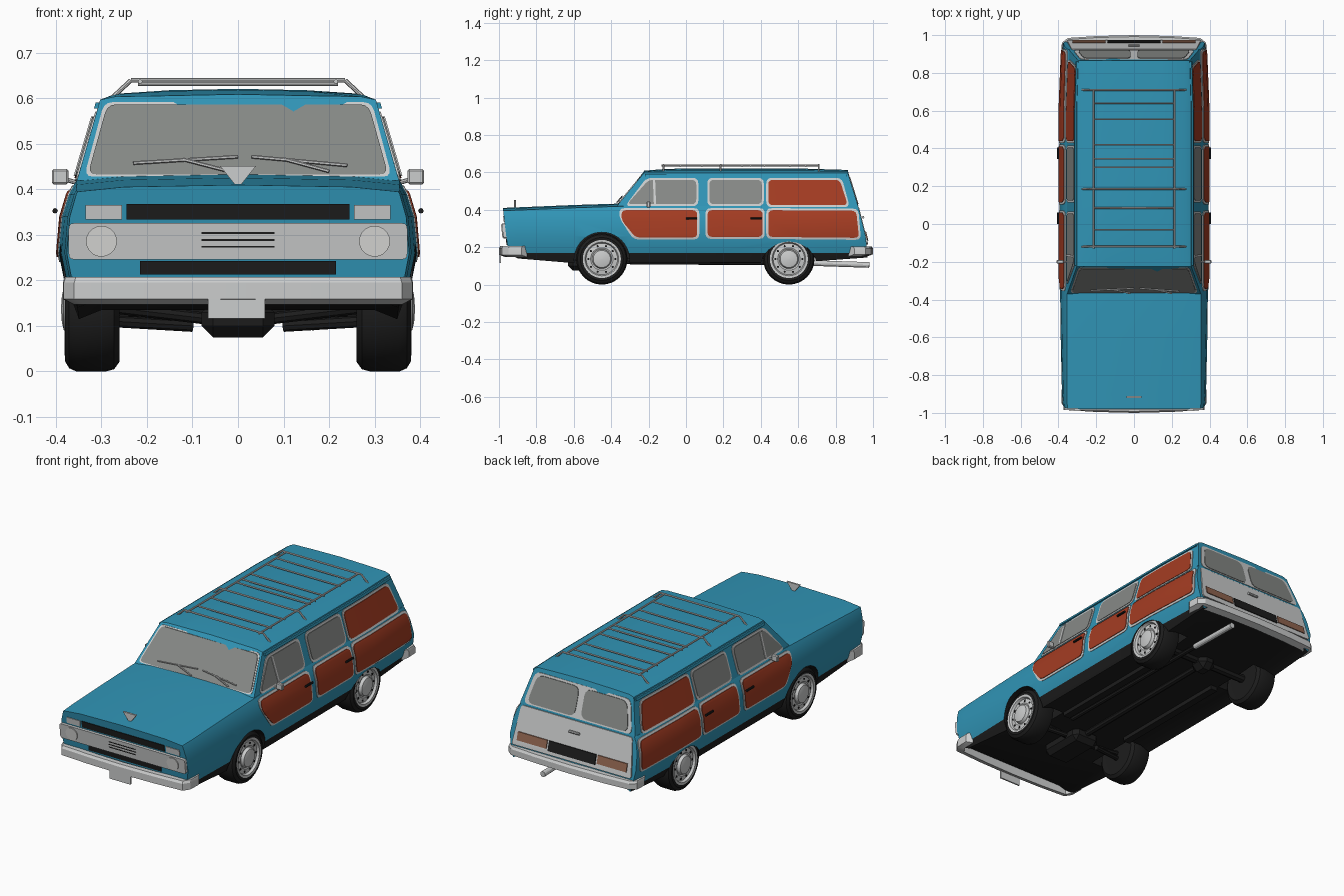
import bpy, bmesh, math
from mathutils import Vector, Matrix

if "Cube" in bpy.data.objects:
    bpy.data.objects.remove(bpy.data.objects["Cube"])

def material(name, r, g, b):
    m = bpy.data.materials.new(name)
    m.diffuse_color = (r, g, b, 1)
    m.use_nodes = True
    m.node_tree.nodes["Principled BSDF"].inputs["Base Color"].default_value = m.diffuse_color
    return m

BLUE = material("blue paint", 0.03, 0.30, 0.47)
WOOD = material("red wood", 0.37, 0.045, 0.016)
GLASS = material("grey glass", 0.24, 0.25, 0.24)
SILVER = material("silver trim", 0.60, 0.61, 0.61)
LAMP = material("lamp white", 0.72, 0.72, 0.70)
BLACK = material("black", 0.012, 0.012, 0.012)
TAIL = material("tail lamp brown", 0.28, 0.13, 0.08)

def interp(table, t):
    if t <= table[0][0]:
        return table[0][1]
    for (a, va), (b, vb) in zip(table, table[1:]):
        if t <= b:
            return va + (vb - va) * (t - a) / (b - a)
    return table[-1][1]

# half width of the car by height, scaled along the length
SIDE = [(.115, .355), (.17, .376), (.26, .394), (.34, .387), (.39, .372), (.42, .355), (.60, .302)]
TAPER = [(-.975, .955), (-.9, .968), (-.6, .985), (-.3, 1), (.1, 1), (.6, 1), (.9, .97), (.97, .95)]
def width(y, z):
    return interp(SIDE, z) * interp(TAPER, y)

def nose_y(z):
    return -.978 + (.4 - z) * .12

def tail_y(z):
    if z > .42:
        return .92 - (z - .42) * .055 / .177
    return .92 + min(.05, (.42 - z) * .25)

def screen_y(z):
    return -.37 + (z - .42) * .145 / .177

def finish(name, bm, mats, mirror=False):
    bmesh.ops.recalc_face_normals(bm, faces=bm.faces[:])
    me = bpy.data.meshes.new(name)
    bm.to_mesh(me)
    bm.free()
    for m in mats if isinstance(mats, list) else [mats]:
        me.materials.append(m)
    ob = bpy.data.objects.new(name, me)
    bpy.context.collection.objects.link(ob)
    if mirror:
        ob.modifiers.new("Mirror", 'MIRROR')
    return ob

def loft(name, rings, mats, mirror=False):
    bm = bmesh.new()
    vs = [[bm.verts.new(p) for p in ring] for ring in rings]
    n = len(vs[0])
    for a, b in zip(vs, vs[1:]):
        for i in range(n):
            bm.faces.new((a[i], a[(i + 1) % n], b[(i + 1) % n], b[i]))
    bm.faces.new(vs[0])
    bm.faces.new(vs[-1])
    return finish(name, bm, mats, mirror)

def full_ring(half):
    return half + [(-x, y, z) for x, y, z in reversed(half[1:-1])]

def rounded(pts, r):
    out = []
    for i, p in enumerate(pts):
        p, a, b = Vector(p), Vector(pts[i - 1]), Vector(pts[(i + 1) % len(pts)])
        s = p + (a - p).normalized() * min(r, (a - p).length * .45)
        e = p + (b - p).normalized() * min(r, (b - p).length * .45)
        out += [s * (1 - t) ** 2 + p * 2 * t * (1 - t) + e * t * t for t in (0, .33, .67, 1)]
    return out

def plate(name, pts, place, mat, off=.004, r=0, depth=.008, mirror=False):
    """Flat outline, cut along the body creases and wrapped on a surface."""
    bm = bmesh.new()
    outline = rounded(pts, r) if r else pts
    bm.faces.new([bm.verts.new((p[0], p[1], off - depth)) for p in outline])
    cuts = [((0, z, 0), (0, 1, 0)) for z, _ in SIDE] + [((0, .22, 0), (0, 1, 0))]
    if place is on_side:
        cuts += [((y, 0, 0), (1, 0, 0)) for y, _ in TAPER]
    for co, no in cuts:
        bmesh.ops.bisect_plane(bm, geom=bm.verts[:] + bm.edges[:] + bm.faces[:], plane_co=co, plane_no=no)
    new = bmesh.ops.extrude_face_region(bm, geom=bm.faces[:])["geom"]
    for v in new:
        if isinstance(v, bmesh.types.BMVert):
            v.co.z = off
    for v in bm.verts:
        v.co = place(*v.co)
    return finish(name, bm, mat, mirror)

def on_side(a, b, w): return Vector((width(a, b) + w, a, b))
def on_nose(a, b, w): return Vector((a, nose_y(b) - w, b))
def on_tail(a, b, w): return Vector((a, tail_y(b) + w, b))
def on_screen(a, b, w): return Vector((a, screen_y(b) - w * 1.2, b))

def rect(x0, x1, z0, z1):
    return [(x0, z0), (x1, z0), (x1, z1), (x0, z1)]

def grow(pts, d):
    cy, cz = (sum(p[i] for p in pts) / len(pts) for i in (0, 1))
    return [(y + math.copysign(d, y - cy), z + math.copysign(d, z - cz)) for y, z in pts]

def box(name, c, s, mat, bevel=0, mirror=False):
    bm = bmesh.new()
    bmesh.ops.create_cube(bm, size=1, matrix=Matrix.Translation(c) @ Matrix.Diagonal((*s, 1)))
    if bevel:
        bmesh.ops.bevel(bm, geom=bm.edges[:], offset=bevel, segments=1, affect='EDGES')
    return finish(name, bm, mat, mirror)

def rods(name, segs, r, mat, mirror=False, sides=8):
    bm = bmesh.new()
    for p, q in segs:
        p, q = Vector(p), Vector(q)
        m = Matrix.Translation((p + q) / 2) @ (q - p).to_track_quat('Z', 'Y').to_matrix().to_4x4()
        bmesh.ops.create_cone(bm, cap_ends=True, segments=sides, radius1=r, radius2=r, depth=(q - p).length, matrix=m)
    return finish(name, bm, mat, mirror)

def lathe(name, profile, y, z, mat, n=32, mirror=True):
    rings = [[(x, y + r * math.cos(2 * math.pi * i / n), z + r * math.sin(2 * math.pi * i / n))
              for i in range(n)] for x, r in profile]
    return loft(name, rings, mat, mirror)

# lower body with hood
rings = []
for k, (y, _) in enumerate(TAPER):
    zb = interp([(-.975, .165), (-.9, .14), (-.6, .115), (.6, .118), (.97, .145)], y)
    zt = interp([(-.975, .395), (-.37, .42)], y)
    crown = .015 if y < .5 else 0
    half = [(0, zb + .02), (.3, zb + .02)]
    half += [(width(y, z), z) for z in (zb, .17, .26, .34, .39, zt)]
    half += [(.25, zt + crown * .7), (0, zt + crown)]
    end = nose_y if k == 0 else tail_y if k == len(TAPER) - 1 else lambda z: y
    rings.append(full_ring([(x, end(z), z) for x, z in half]))
body = loft("lower_body", rings, [BLUE, BLACK])

# wheel arches cut from the body
ARCHES = [(-.45, .132, .148), (.55, .075, .155)]
for ya, za, ra in ARCHES:
    for s in (1, -1):
        cutter = lathe("arch_cutter", [(s * .22, ra), (s * .5, ra)], ya, za, BLACK, 40, False)
        mod = body.modifiers.new("Arch", 'BOOLEAN')
        mod.operation, mod.solver, mod.object = 'DIFFERENCE', 'EXACT', cutter
        bpy.context.view_layer.objects.active = body
        bpy.ops.object.modifier_apply(modifier=mod.name)
        bpy.data.objects.remove(cutter)
for f in body.data.polygons:
    c, n = f.center, f.normal
    well = any(math.hypot(c.y - a, c.z - b) < r + .004 for a, b, r in ARCHES) and (abs(n.x) < .5 or abs(c.x) < .25)
    f.material_index = 1 if well or (n.z < -.3 and c.z < .18) else 0

# cabin and roof
rings = []
for base, top, drop in ((-.37, -.225, .012), (-.1, -.1, .002), (.1, .1, 0), (.6, .6, 0), (.92, .865, .008)):
    half = [(0, base, .42), (width(base, .42), base, .42), (width(top, .597), top, .597)]
    half += [(.27, top, .61 - drop * .5), (.15, top, .618 - drop), (0, top, .621 - drop)]
    rings.append(full_ring(half))
loft("cabin", rings, BLUE)
plate("roof_gutter", rect(-.22, .86, .578, .591), on_side, BLUE, off=.008, depth=.012, mirror=True)

# side panels and windows with silver surrounds
panels = [
    ("front_door_wood", [(-.27, .252), (.06, .252), (.06, .398), (-.345, .398), (-.345, .345)], WOOD),
    ("rear_door_wood", rect(.115, .41, .255, .398), WOOD),
    ("quarter_wood", [(.44, .255), (.925, .25), (.91, .395), (.44, .398)], WOOD),
    ("upper_wood", [(.44, .425), (.865, .425), (.822, .56), (.44, .56)], WOOD),
    ("front_door_window", [(-.315, .43), (.055, .43), (.055, .56), (-.2, .56)], GLASS),
    ("rear_door_window", rect(.125, .405, .43, .56), GLASS)]
for name, pts, mat in panels:
    plate(name + "_trim", grow(pts, .011), on_side, SILVER, off=.003, r=.03, mirror=True)
    plate(name, pts, on_side, mat, off=.006, r=.025, mirror=True)
plate("vent_divider", [(-.172, .43), (-.16, .43), (-.165, .56), (-.177, .56)], on_side, SILVER, off=.009, mirror=True)
rods("door_handles", [((.402, y, .353), (.402, y + .06, .353)) for y in (0, .345)], .006, BLACK, True)
rods("mirror_arm", [((.355, -.2, .415), (.39, -.2, .425))], .005, SILVER, True)
box("door_mirror", (.391, -.2, .428), (.036, .02, .034), SILVER, .004, True)

# windscreen and wipers
plate("windscreen_trim", [(-.338, .428), (.338, .428), (.294, .592), (-.294, .592)], on_screen, SILVER, off=.002, r=.02)
plate("windscreen", [(-.33, .433), (.33, .433), (.287, .587), (-.287, .587)], on_screen, GLASS, off=.005, r=.02)
wipes = [(-.23, .458, 0, .472), (-.02, .44, -.12, .466), (.03, .472, .24, .453), (.2, .44, .1, .467)]
rods("wipers", [(on_screen(a, b, .012), on_screen(c, d, .012)) for a, b, c, d in wipes], .004, SILVER, sides=6)

# nose: grille, lamps, ornament
plate("upper_grille", rect(-.245, .245, .334, .368), on_nose, BLACK)
plate("fender_marker", rect(.255, .335, .334, .366), on_nose, SILVER, mirror=True)
plate("main_grille", rect(-.372, .372, .246, .326), on_nose, SILVER, off=.016, depth=.03, r=.012)
for i, z in enumerate((.272, .287, .302)):
    plate(f"grille_slot_{i}", rect(-.08, .08, z, z + .004), on_nose, BLACK, off=.018)
disc = [(.3 + .034 * math.cos(i * math.pi / 10), .286 + .034 * math.sin(i * math.pi / 10)) for i in range(20)]
plate("headlamp", disc, on_nose, LAMP, off=.021, mirror=True)
plate("lower_grille", rect(-.215, .215, .213, .243), on_nose, BLACK)
box("number_plate", (-.003, -.994, .146), (.125, .008, .06), SILVER)
bm = bmesh.new()
ends = [[bm.verts.new(p) for p in ((-.04, y, .452), (.04, y, .452), (0, y, .402))] for y in (-.92, -.91)]
bm.faces.new(ends[0]); bm.faces.new(ends[1])
for i in range(3):
    bm.faces.new((ends[0][i], ends[0][i - 1], ends[1][i - 1], ends[1][i]))
finish("hood_ornament", bm, SILVER)

# bumpers swept round both ends
def bumper(name, half, z0, z1):
    path = half + [(-x, y) for x, y in reversed(half[:-1])]
    loft(name, [[(x * .94, y * .965, z0), (x, y, z0 + .012), (x, y, z1 - .012), (x * .99, y * .992, z1),
                 (x * .94, y * .965, z1)] for x, y in path], SILVER)
bumper("front_bumper", [(.385, -.88), (.383, -.95), (.36, -.985), (.2, -.995), (0, -1)], .147, .207)
bumper("rear_bumper", [(.385, .9), (.382, .96), (.35, .985), (.2, .995), (0, 1)], .15, .205)

# tailgate, rear window, tail lamps
plate("tailgate", [(-.355, .215), (.355, .215), (.33, .413), (-.33, .413)], on_tail, SILVER, r=.015)
plate("rear_window_frame", [(-.322, .424), (.322, .424), (.282, .585), (-.282, .585)], on_tail, SILVER, off=.003, r=.03)
plate("rear_window", [(.018, .432), (.3, .432), (.265, .574), (.018, .574)], on_tail, GLASS, off=.006, r=.035, mirror=True)
plate("tail_lamp", rect(.15, .325, .243, .285), on_tail, TAIL, off=.009, mirror=True)
plate("rear_plate_panel", rect(-.14, .14, .235, .285), on_tail, BLACK, off=.009)
rods("tailgate_handle", [((-.03, .947, .36), (.03, .947, .36))], .007, SILVER)

# wheels
for name, y in (("front", -.45), ("rear", .55)):
    lathe(name + "_tyre", [(.262, .08), (.26, .115), (.272, .132), (.29, .137), (.355, .137), (.371, .13),
                           (.38, .115), (.378, .1), (.365, .097)], y, .137, BLACK)
    lathe(name + "_rim", [(.35, .102), (.381, .102), (.38, .09), (.368, .084), (.372, .06), (.368, .052),
                          (.383, .046), (.387, .03), (.389, .001)], y, .137, SILVER)
    holes = [(y + .072 * math.cos(i * math.pi / 5), .137 + .072 * math.sin(i * math.pi / 5)) for i in range(10)]
    rods(name + "_rim_holes", [((.36, a, b), (.3725, a, b)) for a, b in holes], .006, BLACK, True)

# roof rack
hoops = []
for y in (-.12, .185, .71):
    p = [(-.275, y, .603), (-.235, y, .64), (.235, y, .64), (.275, y, .603)]
    hoops += list(zip(p, p[1:]))
rods("rack_hoops", hoops, .005, SILVER)
rods("rack_rails", [((.215, -.13, .637), (.215, .71, .637))], .005, SILVER, True)
rods("rack_slats", [((-.22, y, .632), (.22, y, .632)) for y in (-.03, .085, .3, .345, .42, .555, .64)], .0045, SILVER)

# running gear under the floor
box("engine_sump", (0, -.5, .115), (.16, .26, .08), BLACK, .025)
rods("suspension_arms", [((.06, -.45, .115), (.27, -.45, .14)), ((.1, -.42, .1), (.27, -.45, .11))], .013, BLACK, True)
rods("rear_axle", [((-.27, .55, .137), (.27, .55, .137))], .022, BLACK)
box("differential", (0, .55, .13), (.1, .11, .09), BLACK, .03)
rods("drive_shaft", [((0, -.38, .125), (0, .5, .13))], .016, BLACK)
box("chassis_rail", (.2, .05, .13), (.04, .7, .03), BLACK, mirror=True)
rods("exhaust_pipe", [((.16, -.3, .12), (.16, .68, .115))], .012, BLACK)
rods("tail_pipe", [((.16, .68, .115), (.165, .98, .105))], .015, SILVER, sides=12)

# smooth the curved parts, keep creases sharp
for ob in bpy.context.collection.objects:
    ob.select_set(True)
bpy.ops.object.shade_smooth_by_angle(angle=math.radians(28))
